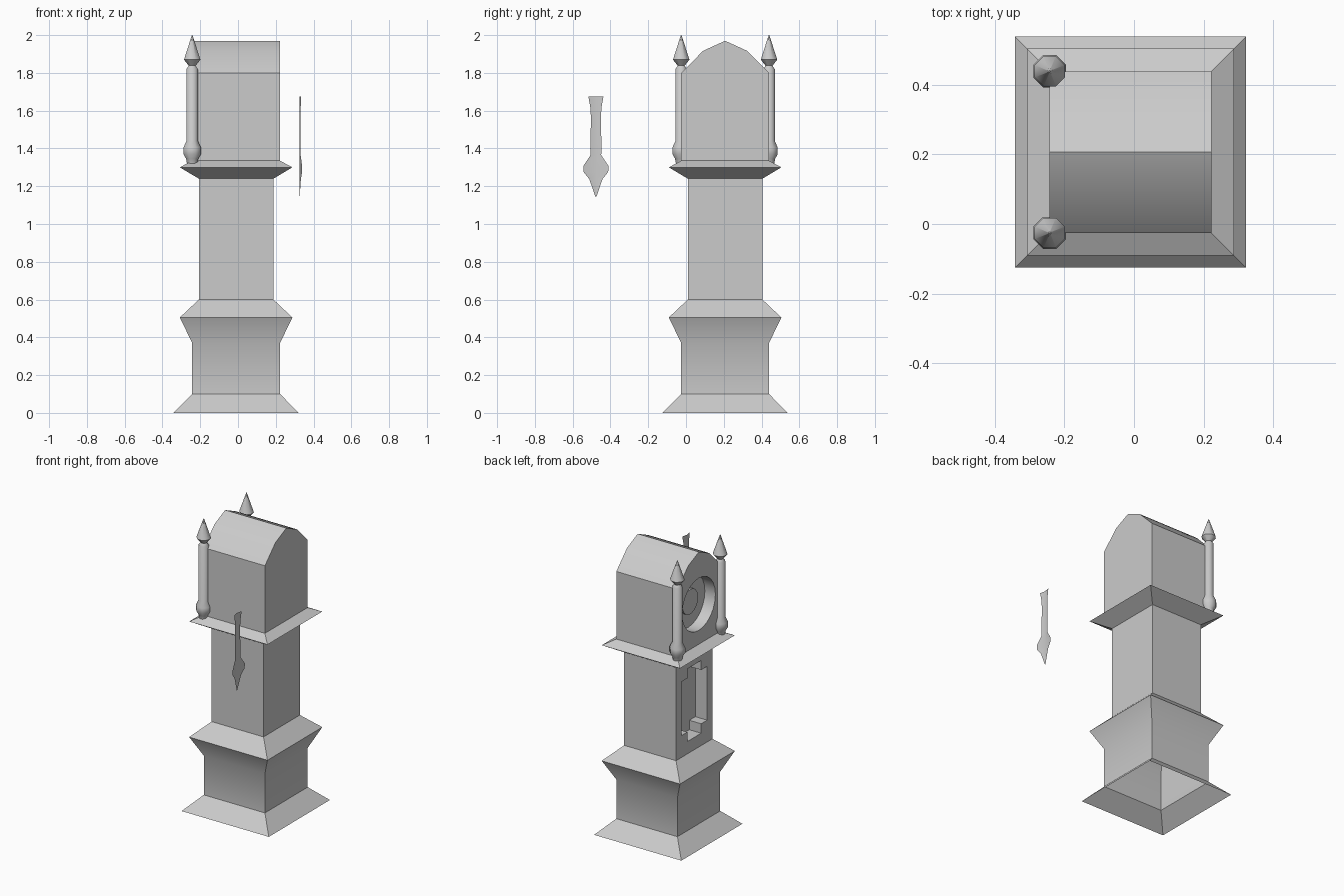
import bpy, bmesh, math
from mathutils import Matrix

if "Cube" in bpy.data.objects:
    bpy.data.objects.remove(bpy.data.objects["Cube"])

CX, CY = -0.01, 0.207      # centre of the clock case
HALF = 0.2325              # half width of plinth and hood
BACK, FACE = CX + HALF, CX - HALF

grey = bpy.data.materials.new("plain_grey")
grey.use_nodes = True
grey.diffuse_color = (0.6, 0.6, 0.6, 1)
grey.node_tree.nodes["Principled BSDF"].inputs["Base Color"].default_value = (0.6, 0.6, 0.6, 1)


def finish(name, bm, angle=30, fix_normals=True):
    if fix_normals:
        bmesh.ops.recalc_face_normals(bm, faces=bm.faces)
    mesh = bpy.data.meshes.new(name)
    bm.to_mesh(mesh)
    bm.free()
    mesh.materials.append(grey)
    obj = bpy.data.objects.new(name, mesh)
    bpy.context.collection.objects.link(obj)
    bpy.ops.object.select_all(action='DESELECT')
    obj.select_set(True)
    bpy.context.view_layer.objects.active = obj
    bpy.ops.object.shade_smooth_by_angle(angle=math.radians(angle))
    return obj


def loop_edges(bm, verts):
    edges = []
    for a, b in zip(verts, verts[1:] + verts[:1]):
        edges.append(bm.edges.get((a, b)) or bm.edges.new((a, b)))
    return edges


def recessed_panel(bm, outer, hole, x, depth):
    """Fill the outer loop around a hole, then sink the hole into the case."""
    rim = [bm.verts.new((x, y, z)) for y, z in hole]
    floor = [bm.verts.new((x + depth, y, z)) for y, z in hole]
    bmesh.ops.triangle_fill(bm, use_beauty=True,
                            edges=loop_edges(bm, outer) + loop_edges(bm, rim))
    n = len(rim)
    for i in range(n):
        j = (i + 1) % n
        bm.faces.new((rim[i], rim[j], floor[j], floor[i]))
    bm.faces.new(floor)


# Lower case: square section lofted from the skirt to the cornice, open below
bm = bmesh.new()
levels = [(0.332, 0), (HALF, 0.1), (HALF, 0.37), (0.298, 0.505), (0.1975, 0.6),
          (0.1975, 1.24), (0.298, 1.3), (HALF, 1.335)]
corners = [(-1, -1), (1, -1), (1, 1), (-1, 1)]
rings = [[bm.verts.new((CX + sx * h, CY + sy * h, z)) for sx, sy in corners]
         for h, z in levels]
SHAFT = 4
for k, (low, high) in enumerate(zip(rings, rings[1:])):
    for i in range(4):
        j = (i + 1) % 4
        if k == SHAFT and i == 3:
            continue
        bm.faces.new((low[i], low[j], high[j], high[i]))

# Door recess with stepped corners
wide, narrow, zc, tall, short = 0.14, 0.075, 0.935, 0.25, 0.185
quarter = [(wide, short), (narrow, short), (narrow, tall)]
door = []
for sy, sz in ((1, 1), (-1, 1), (-1, -1), (1, -1)):
    points = quarter if sy * sz > 0 else quarter[::-1]
    door += [(CY + sy * y, zc + sz * z) for y, z in points]
low, high = rings[SHAFT], rings[SHAFT + 1]
recessed_panel(bm, [low[3], low[0], high[0], high[3]], door, CX - 0.1975, 0.09)
finish("clock_case", bm)

# Hood: arched profile run from the dial side to the back
bm = bmesh.new()
half_arch = [(HALF, 1.335), (HALF, 1.8), (0.116, 1.917)]
arch = ([(CY - y, z) for y, z in half_arch] + [(CY, 1.97)]
        + [(CY + y, z) for y, z in half_arch[::-1]])
front = [bm.verts.new((FACE, y, z)) for y, z in arch]
back = [bm.verts.new((BACK, y, z)) for y, z in arch]
for i in range(len(arch) - 1):
    bm.faces.new((front[i], front[i + 1], back[i + 1], back[i]))
bm.faces.new(back)

# Round dial recess
DIAL_Z, DIAL_R, DIAL_DEPTH = 1.61, 0.18, 0.08
turns = [math.tau * i / 24 for i in range(24)]
circle = [(CY + DIAL_R * math.cos(a), DIAL_Z + DIAL_R * math.sin(a)) for a in turns]
recessed_panel(bm, front, circle, FACE, DIAL_DEPTH)
finish("hood", bm)

# Raised disc in the middle of the dial
bm = bmesh.new()
place = Matrix.Translation((FACE + DIAL_DEPTH - 0.005, CY, DIAL_Z)) @ Matrix.Rotation(math.pi / 2, 4, 'Y')
bmesh.ops.create_cone(bm, cap_ends=True, segments=24, radius1=0.085, radius2=0.085,
                      depth=0.02, matrix=place)
finish("dial_disc", bm)


# Turned pillars with pointed finials
def pillar(name, y):
    bm = bmesh.new()
    profile = [(0.03, 1.32), (0.035, 1.345), (0.05, 1.37), (0.05, 1.405), (0.033, 1.44),
               (0.033, 1.82), (0.02, 1.838), (0.047, 1.87), (0.002, 2.0)]
    sides = 8
    rings = []
    for r, z in profile:
        rings.append([bm.verts.new((FACE + r * math.cos(a), y + r * math.sin(a), z))
                      for a in (math.tau * (i + 0.5) / sides for i in range(sides))])
    for low, high in zip(rings, rings[1:]):
        for i in range(sides):
            j = (i + 1) % sides
            bm.faces.new((low[i], low[j], high[j], high[i]))
    bm.faces.new(rings[0][::-1])
    bm.faces.new(rings[-1])
    finish(name, bm, 50)


pillar("right_pillar", CY - HALF)
pillar("left_pillar", CY + HALF)

# Pendulum: a thin sheet whose edges curl outwards around a central spine
bm = bmesh.new()
outline = [(0.04, 1.675), (0.03, 1.62), (0.026, 1.56), (0.03, 1.4), (0.028, 1.365),
           (0.067, 1.307), (0.065, 1.275), (0.035, 1.238), (0.003, 1.145)]
rows = [[bm.verts.new((0.326 + 0.2 * abs(s) * w, -0.477 + s * w, z)) for s in (-1, 0, 1)]
        for w, z in outline]
for top, bottom in zip(rows, rows[1:]):
    for i in range(2):
        bm.faces.new((bottom[i], bottom[i + 1], top[i + 1], top[i]))
finish("pendulum", bm, fix_normals=False)
